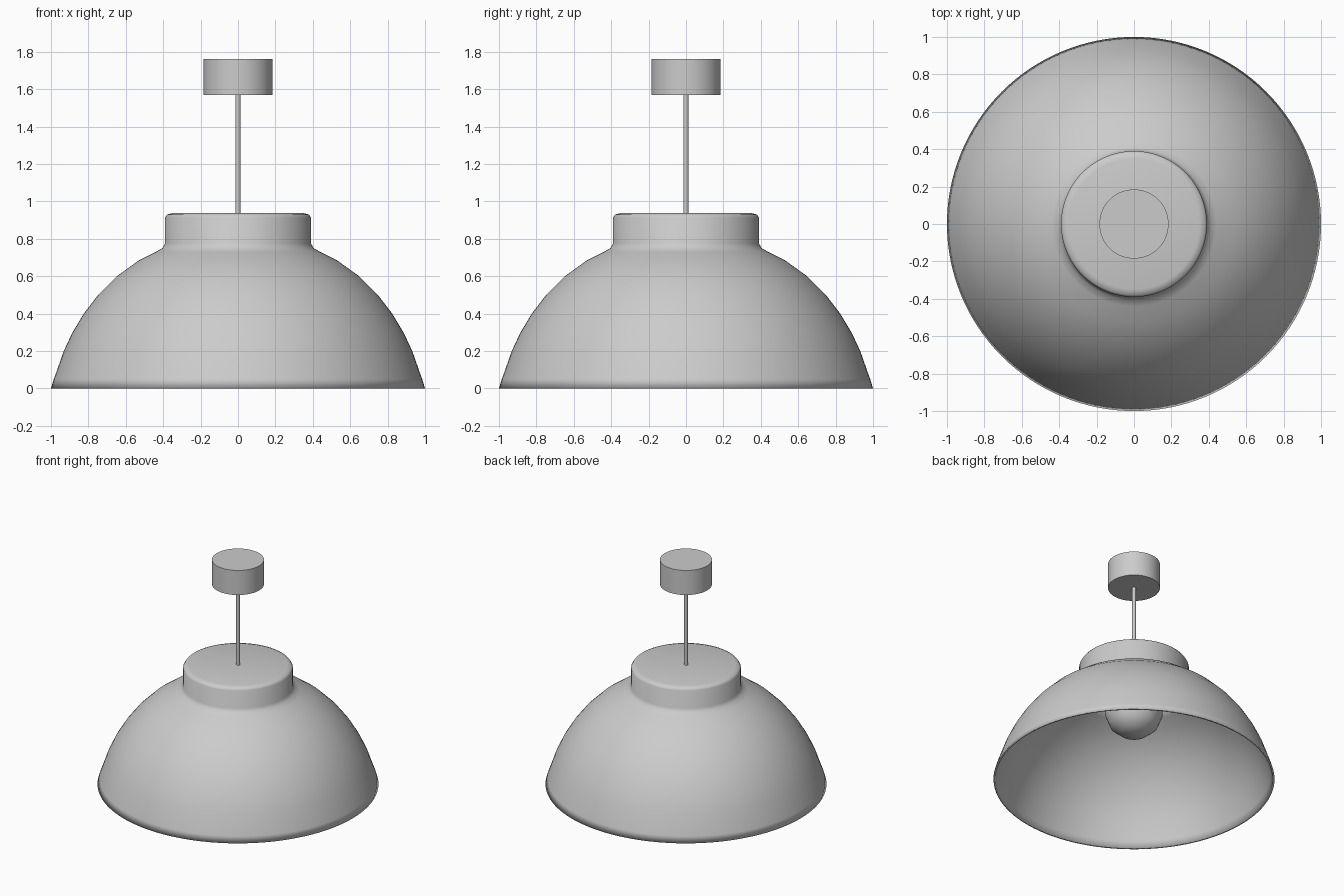
import bpy
import math

cube = bpy.data.objects.get("Cube")
if cube:
    bpy.data.objects.remove(cube, do_unlink=True)

grey = bpy.data.materials.new("light grey")
grey.use_nodes = True
GREY = (0.6, 0.6, 0.6, 1)
grey.diffuse_color = GREY
grey.node_tree.nodes["Principled BSDF"].inputs["Base Color"].default_value = GREY


def lathe(name, profile, sides=96, angle=35):
    """Spin (radius, z) points around the z axis; end points on the axis are poles."""
    verts, rings, faces = [], [], []
    for r, z in profile:
        count = 1 if r == 0 else sides
        rings.append([len(verts) + i for i in range(count)])
        for i in range(count):
            a = math.tau * i / sides
            verts.append((r * math.cos(a), r * math.sin(a), z))
    for low, high in zip(rings, rings[1:]):
        for i in range(sides):
            j = (i + 1) % sides
            quad = [low[i % len(low)], low[j % len(low)],
                    high[j % len(high)], high[i % len(high)]]
            faces.append(list(dict.fromkeys(quad)))
    mesh = bpy.data.meshes.new(name)
    mesh.from_pydata(verts, [], faces)
    mesh.materials.append(grey)
    obj = bpy.data.objects.new(name, mesh)
    bpy.context.collection.objects.link(obj)
    bpy.ops.object.select_all(action="DESELECT")
    obj.select_set(True)
    bpy.context.view_layer.objects.active = obj
    bpy.ops.object.shade_smooth_by_angle(angle=math.radians(angle))
    return obj


def cylinder(name, radius, bottom, top, sides=64):
    return lathe(name, [(0, bottom), (radius, bottom), (radius, top), (0, top)], sides)


# Shade: hollow dome with a raised round collar, smooth over the rim
outer = [(1.0, 0), (0.985, 0.05), (0.967, 0.1), (0.932, 0.2), (0.885, 0.3),
         (0.825, 0.4), (0.748, 0.5), (0.648, 0.6), (0.53, 0.685), (0.44, 0.73),
         (0.405, 0.75), (0.39, 0.775), (0.39, 0.915), (0.38, 0.93),
         (0.35, 0.938), (0, 0.938)]
WALL = 0.015
inner = [(0, 0.938 - WALL), (0.375, 0.938 - WALL)]
inner += [(r - WALL, z - WALL * z) for r, z in reversed(outer[:12])]
shade = lathe("shade", list(reversed(inner + outer))[::-1], 128, 180)

# Hanging rod and ceiling canopy
cylinder("rod", 0.013, 0.75, 1.58, 24)
cylinder("ceiling_canopy", 0.185, 1.57, 1.763)

# Bulb and its socket
lathe("bulb", [(0, 0.36), (0.1, 0.38), (0.17, 0.44), (0.205, 0.53),
               (0.195, 0.61), (0.14, 0.7), (0.085, 0.77), (0, 0.77)], 48, 60)
cylinder("socket", 0.08, 0.76, 0.93, 32)
